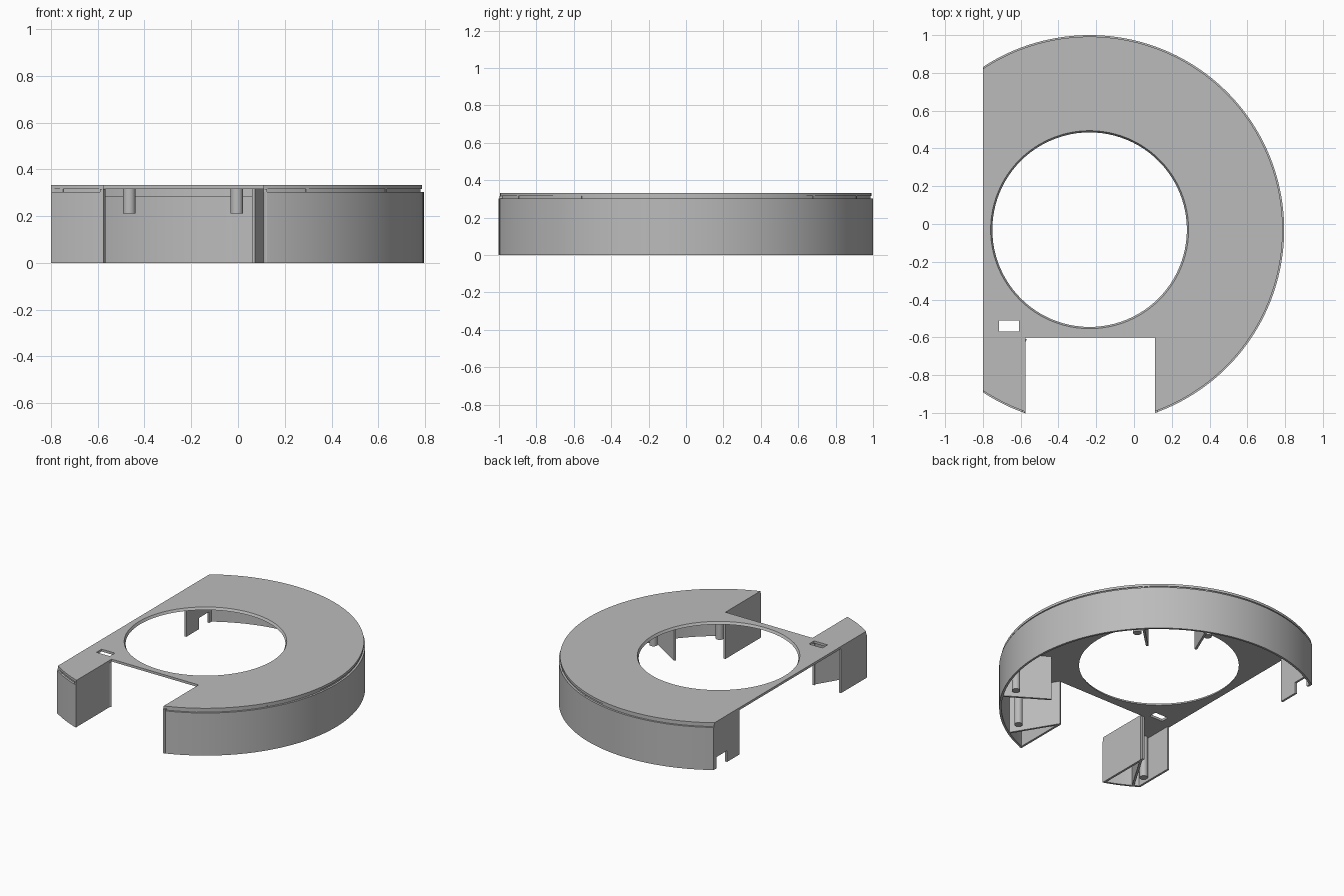
import bpy, bmesh, math
from mathutils import Vector

if "Cube" in bpy.data.objects:
    bpy.data.objects.remove(bpy.data.objects["Cube"])

CX, CY, R, T = -0.235, -0.03, 1.03, 0.015
LEFT, SLOT_L, SLOT_R, SLOT_Y = -0.8, -0.575, 0.11, -0.6
UNDER, TOP, WALL_TOP = 0.316, 0.333, 0.303

grey = bpy.data.materials.new("plain grey")
grey.use_nodes = True
grey.diffuse_color = (0.5, 0.5, 0.5, 1)
grey.node_tree.nodes["Principled BSDF"].inputs["Base Color"].default_value = (0.5, 0.5, 0.5, 1)


def polar(r, deg):
    a = math.radians(deg)
    return (CX + r * math.cos(a), CY + r * math.sin(a))


def arc_to_x(r, x_start, sign_start, x_end, sign_end, n):
    """Points on the body circle between two x positions, upper or lower half."""
    a0 = sign_start * math.acos((x_start - CX) / r)
    a1 = sign_end * math.acos((x_end - CX) / r)
    return [polar(r, math.degrees(a0 + (a1 - a0) * i / n)) for i in range(n + 1)]


def finish(name, bm):
    bmesh.ops.recalc_face_normals(bm, faces=bm.faces)
    mesh = bpy.data.meshes.new(name)
    bm.to_mesh(mesh)
    bm.free()
    mesh.materials.append(grey)
    ob = bpy.data.objects.new(name, mesh)
    bpy.context.collection.objects.link(ob)
    bpy.ops.object.select_all(action='DESELECT')
    ob.select_set(True)
    bpy.context.view_layer.objects.active = ob
    bpy.ops.object.shade_smooth_by_angle(angle=math.radians(30))
    return ob


def slab(name, loops, z0, z1):
    """Extrude an outline, with optional holes, from z0 to z1."""
    bm = bmesh.new()
    edges = []
    for loop in loops:
        vs = [bm.verts.new((x, y, z0)) for x, y in loop]
        edges += [bm.edges.new((vs[i - 1], vs[i])) for i in range(len(vs))]
    bmesh.ops.triangle_fill(bm, edges=edges, use_beauty=True, normal=(0, 0, 1))
    ext = bmesh.ops.extrude_face_region(bm, geom=bm.faces[:], use_keep_orig=True)
    for v in ext["geom"]:
        if isinstance(v, bmesh.types.BMVert):
            v.co.z = z1
            # Flare the upper edge of the round opening
            d = v.co.xy - Vector((CX, CY))
            if abs(d.length - 0.515) < 0.001:
                v.co.xy = Vector((CX, CY)) + d * 1.018
    return finish(name, bm)


def plate(name, p, q, z0=0.0, z1=UNDER, t=T):
    """Upright plate on the line from p to q, thickness to its left."""
    p, q = Vector(p), Vector(q)
    d = (q - p).normalized()
    n = Vector((-d.y, d.x)) * t
    return slab(name, [[p, q, q + n, p + n]], z0, z1)


def post(name, x, y, z0, z1, r=0.027):
    return slab(name, [[(x + r * math.cos(i * math.pi / 12), y + r * math.sin(i * math.pi / 12))
                        for i in range(24)]], z0, z1)


# Top plate with round opening, front slot and small window
RT = R - 0.008
outline = (arc_to_x(RT, LEFT, 1, SLOT_R, -1, 110) + [(SLOT_R, SLOT_Y), (SLOT_L, SLOT_Y)]
           + arc_to_x(RT, SLOT_L, -1, LEFT, -1, 8))
opening = [polar(0.515, i * 3.75) for i in range(96)]
window = [(-0.715, -0.57), (-0.61, -0.57), (-0.61, -0.512), (-0.715, -0.512)]
slab("top_plate", [outline, opening, window], UNDER, TOP)

# Curved outer walls, with a recessed band under the plate
spans = {"main": (LEFT, 1, SLOT_R, -1, 110), "leg": (SLOT_L, -1, LEFT, -1, 8)}
for label, span in spans.items():
    for part, r, z0, z1 in (("wall", R, 0, WALL_TOP), ("recess", R - 0.014, WALL_TOP - 0.02, UNDER)):
        inner = R - 0.024 if part == "recess" else R - T
        ring = arc_to_x(r, *span) + arc_to_x(inner, *span)[::-1]
        slab(f"{label}_{part}", [ring], z0, z1)

# Walls along both sides of the slot
slot_front = CY - math.sqrt(R ** 2 - (SLOT_R - CX) ** 2) + 0.003
plate("slot_wall_left", (SLOT_R, SLOT_Y), (SLOT_R, slot_front))
plate("slot_wall_right", (SLOT_L, slot_front), (SLOT_L, SLOT_Y))

# Walls along the straight cut side
cut_half = math.sqrt(R ** 2 - (LEFT - CX) ** 2)
plate("cut_wall_front", (LEFT, SLOT_Y), (LEFT, CY - cut_half + 0.004))
y_end = CY + cut_half - 0.004
plate("cut_wall_back_top", (LEFT, y_end), (LEFT, 0.54), 0.08, UNDER)
plate("cut_wall_back_foot", (LEFT, 0.68), (LEFT, 0.54), 0, 0.08)
plate("cut_wall_back_corner", (LEFT, y_end), (LEFT, y_end - 0.03), 0, 0.08)

# Radial ribs, each with a screw post beside it
ribs = [(-32, 0.70, 3.5), (-59, 0.67, 3.5), (-121, 0.67, -3), (44, 0.80, -2.5), (67, 0.79, 2.5)]
for i, (deg, r_in, side) in enumerate(ribs):
    plate(f"rib_{i + 1}", polar(r_in, deg), polar(R - 0.01, deg))
    post(f"rib_post_{i + 1}", *polar(0.94, deg + side), 0.02, UNDER)

# Short pegs under the back of the plate
for label, x in (("left", CX + 0.23), ("right", CX - 0.23)):
    post(f"peg_{label}", x, 0.8, 0.21, UNDER + 0.004)
